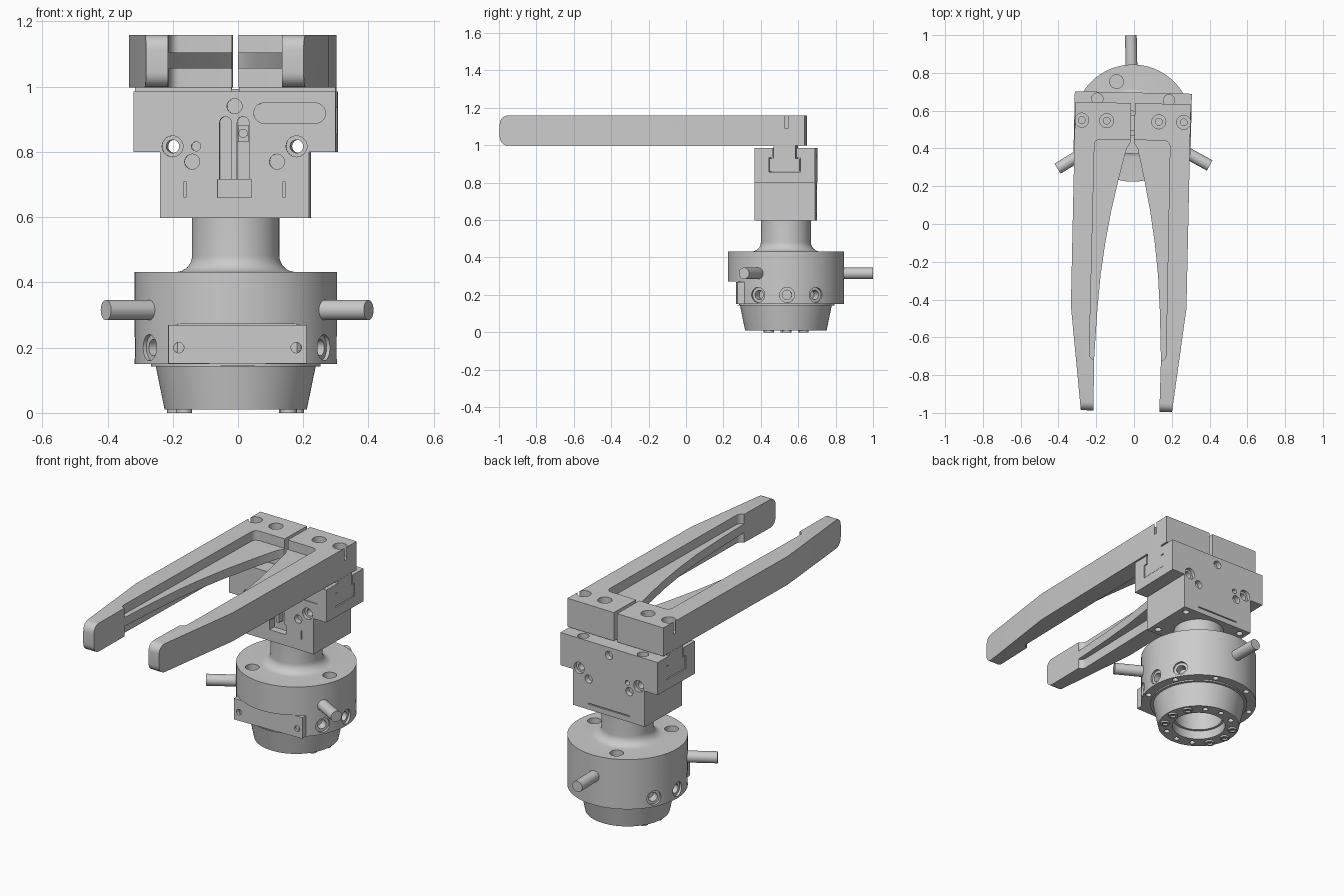
import bpy, bmesh
from math import sin, cos, pi, radians
from mathutils import Vector, Matrix

if "Cube" in bpy.data.objects:
    bpy.data.objects.remove(bpy.data.objects["Cube"])


def finish(bm, name):
    bmesh.ops.recalc_face_normals(bm, faces=bm.faces)
    me = bpy.data.meshes.new(name)
    bm.to_mesh(me)
    bm.free()
    ob = bpy.data.objects.new(name, me)
    bpy.context.collection.objects.link(ob)
    return ob


def prism(name, pts, a, b, axis='z', round_tip=None):
    """Extrude a 2D outline from a to b along an axis."""
    put = {'x': lambda p, h: (h, p[0], p[1]),
           'y': lambda p, h: (p[0], h, p[1]),
           'z': lambda p, h: (p[0], p[1], h)}[axis]
    bm = bmesh.new()
    lo = [bm.verts.new(put(p, a)) for p in pts]
    hi = [bm.verts.new(put(p, b)) for p in pts]
    bm.faces.new(lo)
    bm.faces.new(hi)
    n = len(pts)
    for i in range(n):
        j = (i + 1) % n
        bm.faces.new((lo[i], lo[j], hi[j], hi[i]))
    if round_tip:
        ymin = min(p[1] for p in pts)
        edges = [e for e in bm.edges if all(v.co.y < ymin + 1e-4 for v in e.verts)
                 and abs(e.verts[0].co.z - e.verts[1].co.z) < 1e-4]
        bmesh.ops.bevel(bm, geom=edges, offset=round_tip, segments=6,
                        profile=0.5, affect='EDGES')
    return finish(bm, name)


def box(name, x0, x1, y0, y1, z0, z1):
    return prism(name, [(x0, y0), (x1, y0), (x1, y1), (x0, y1)], z0, z1)


def rod(name, p, q, r, seg=32):
    p, q = Vector(p), Vector(q)
    d = q - p
    m = Matrix.Translation((p + q) / 2) @ d.to_track_quat('Z', 'Y').to_matrix().to_4x4()
    bm = bmesh.new()
    bmesh.ops.create_cone(bm, cap_ends=True, segments=seg, radius1=r, radius2=r,
                          depth=d.length, matrix=m)
    return finish(bm, name)


def lathe(name, prof, seg=96):
    bm = bmesh.new()
    vs = [bm.verts.new((r, 0, z)) for r, z in prof]
    es = [bm.edges.new(e) for e in zip(vs, vs[1:])]
    bmesh.ops.spin(bm, geom=vs + es, cent=(0, 0, 0), axis=(0, 0, 1),
                   angle=2 * pi, steps=seg)
    bmesh.ops.remove_doubles(bm, verts=bm.verts, dist=1e-5)
    return finish(bm, name)


def stadium(p, q, r, n=10):
    """Capsule outline around the 2D segment p-q."""
    p, q = Vector(p), Vector(q)
    d = (q - p).normalized()
    s = Vector((-d.y, d.x))
    arc = [i * pi / n for i in range(n + 1)]
    return ([tuple(q + r * (-s * cos(t) + d * sin(t))) for t in arc] +
            [tuple(p + r * (s * cos(t) - d * sin(t))) for t in arc])


def cut(ob, cutters):
    for c in cutters:
        c.hide_render = True
        m = ob.modifiers.new("cut", 'BOOLEAN')
        m.operation, m.solver, m.object = 'DIFFERENCE', 'EXACT', c
    dg = bpy.context.evaluated_depsgraph_get()
    me = bpy.data.meshes.new_from_object(ob.evaluated_get(dg))
    ob.modifiers.clear()
    ob.data = me
    for c in cutters:
        bpy.data.objects.remove(c)
    return ob


def polar(r, deg, z):
    return (r * cos(radians(deg)), r * sin(radians(deg)), z)


# ---------- round base (modelled around its own axis) ----------
fillet = [(0.184 - 0.05 * sin(t * pi / 16), 0.482 - 0.05 * cos(t * pi / 16)) for t in range(9)]
body = lathe("base_body", [(0, 0.25), (0.128, 0.25), (0.128, 0.06), (0.142, 0.06), (0.142, 0.01),
                           (0.218, 0.01), (0.245, 0.142), (0.26, 0.142), (0.26, 0.15),
                           (0.31, 0.15), (0.31, 0.432)] + fillet + [(0.134, 0.6), (0, 0.6)])
cuts = [box("c", -0.216, 0.216, -0.4, -0.25, 0.147, 0.272)]
for a in (-30, 0, 30, 150, 180, 210):                       # side ports
    cuts.append(rod("c", polar(0.296, a, 0.2), polar(0.4, a, 0.2), 0.04))
    cuts.append(rod("c", polar(0.25, a, 0.2), polar(0.4, a, 0.2), 0.025))
for a in (110, 230, 350):                                   # top bolt holes
    cuts.append(rod("c", polar(0.236, a, 0.39), polar(0.236, a, 0.5), 0.036))
for i in range(8):                                          # underside bolt holes
    a = 22.5 + 45 * i
    if not 230 < a < 310:
        cuts.append(rod("c", polar(0.285, a, 0.1), polar(0.285, a, 0.17), 0.016, 20))
for a in (60, 90, 120, 240, 270, 300):                      # cone face holes
    cuts.append(rod("c", polar(0.182, a, -0.02), polar(0.182, a, 0.04), 0.015, 20))
cut(body, cuts)
base = [body]

plate = box("front_plate", -0.212, 0.212, -0.262, -0.2, 0.151, 0.27)
base.append(cut(plate, [rod("c", (s * 0.18, -0.3, 0.2), (s * 0.18, -0.23, 0.2), 0.016, 24)
                        for s in (-1, 1)]))
for a in (90, 210, 330):
    base.append(rod("radial_rod", polar(0.27, a, 0.315), polar(0.465, a, 0.315), 0.031))
for a in (-30, 0, 30, 150, 180, 210):
    pin = rod("foot_pin", polar(0.185, a, 0), polar(0.185, a, 0.015), 0.025, 24)
    base.append(cut(pin, [rod("c", polar(0.185, a, -0.01), polar(0.185, a, 0.01), 0.014, 20)]))

# ---------- gripper housing ----------
D = 0.162
house = prism("gripper_housing", [(-0.228, 0.597), (0.228, 0.597), (0.228, 0.8), (0.31, 0.8),
                                  (0.31, 0.985), (-0.31, 0.985), (-0.31, 0.8), (-0.228, 0.8)],
              -D, D, 'y')


def tee(g, top):
    return [(-0.08 - g, 0.86 - g), (0.08 + g, 0.86 - g), (0.08 + g, 0.93 + g), (0.059 + g, 0.93 + g),
            (0.059 + g, top), (-0.059 - g, top), (-0.059 - g, 0.93 + g), (-0.08 - g, 0.93 + g)]


cuts = [prism("c", tee(0.004, 1.05), -0.4, 0.4, 'x')]
for s in (-1, 1):
    cuts.append(rod("c", (s * 0.19, -0.3, 0.817), (s * 0.19, 0.3, 0.817), 0.02))
    for f in (-1, 1):                                       # front and back holes
        for x, z, r, d in ((0.19, 0.817, 0.032, 0.02), (0.13, 0.77, 0.023, 0.03)):
            cuts.append(rod("c", (s * x, f * 0.3, z), (s * x, f * (D - d), z), r))
        cuts.append(rod("c", (s * 0.19, f * 0.125, 0.95), (s * 0.19, f * 0.125, 1.1), 0.03))
        cuts.append(rod("c", (s * 0.185, f * 0.12, 0.5), (s * 0.185, f * 0.12, 0.63), 0.018, 24))
    cuts.append(box("c", s * 0.152 - 0.003, s * 0.152 + 0.003, -0.2, -D + 0.01, 0.66, 0.71))
for f in (-1, 1):
    cuts.append(rod("c", (0, f * 0.3, 0.94), (0, f * (D - 0.03), 0.94), 0.023))
    cuts.append(rod("c", (-0.118, f * 0.3, 0.817), (-0.118, f * (D - 0.03), 0.817), 0.014, 24))
for x in (-0.028, 0.026):                                   # sensor grooves
    cuts.append(prism("c", stadium((x, 0.69), (x, 0.89), 0.018), -0.2, -D + 0.035, 'y'))
cuts.append(box("c", -0.052, 0.052, -0.2, -D + 0.04, 0.66, 0.715))
cuts.append(prism("c", stadium((0.09, 0.919), (0.248, 0.919), 0.031), -0.2, -D + 0.005, 'y'))
cuts.append(box("c", -0.13, 0.13, D - 0.006, 0.2, 0.627, 0.633))
cut(house, cuts)
grip = [house]
screw = rod("groove_screw", (0.026, -D + 0.04, 0.857), (0.026, -D + 0.008, 0.857), 0.014, 24)
grip += [screw, box("groove_clamp", 0.01, 0.042, -D + 0.018, -D + 0.04, 0.83, 0.882)]
grip.append(prism("top_cover", stadium((-0.06, 0), (0.06, 0), 0.04), 0.93, 0.993))

# ---------- sliders and fingers, mirrored ----------
CY = 0.534
inner = [(0.01, 0.43), (0.029, 0.4), (0.066, 0.245), (0.103, 0.07), (0.131, -0.1), (0.152, -0.27),
         (0.165, -0.45), (0.172, -0.6), (0.177, -0.72), (0.1745, -0.991)]
outer = [(0.2415, -0.991), (0.306, -0.44), (0.306, 0.64)]
corner = [(0.2 - 0.03 + 0.03 * cos(t * pi / 12), 0.445 - 0.03 + 0.03 * sin(t * pi / 12))
          for t in range(7)]
low = [(0.17 + 0.033 * cos(t * pi / 12), -0.69 - 0.033 * sin(t * pi / 12)) for t in range(6, -1, -1)]
pocket = [(-0.1, 0.445), (-0.1, -0.723)] + low + corner
for s, side in ((-1, "left"), (1, "right")):
    def flip(pts):
        return [(s * x, y - CY) for x, y in pts]
    grip.append(prism(side + "_slider", tee(0, 0.999), s * 0.012, s * 0.307, 'x'))
    finger = prism(side + "_finger", flip([(0.01, 0.64)] + inner + outer), 0.998, 1.159,
                   'z', round_tip=0.045)
    cuts = [prism("c", flip(pocket), 1.105, 1.3), prism("c", flip(pocket), 0.9, 1.055)]
    for x in (0.138, 0.27):                                 # counterbored bolt holes
        cuts.append(rod("c", (s * x, 0.01, 1.09), (s * x, 0.01, 1.3), 0.037))
        cuts.append(rod("c", (s * x, 0.01, 1.03), (s * x, 0.01, 1.3), 0.018, 24))
    grip.append(cut(finger, cuts))

# ---------- place both assemblies with their slight twist, then shade ----------
for group, deg in ((base, 1.2), (grip, -1.25)):
    m = Matrix.Translation((-0.007, CY, 0)) @ Matrix.Rotation(radians(deg), 4, 'Z')
    for ob in group:
        ob.data.transform(m)
bpy.ops.object.select_all(action='DESELECT')
for ob in base + grip:
    ob.select_set(True)
bpy.context.view_layer.objects.active = body
bpy.ops.object.shade_smooth_by_angle(angle=radians(30))
